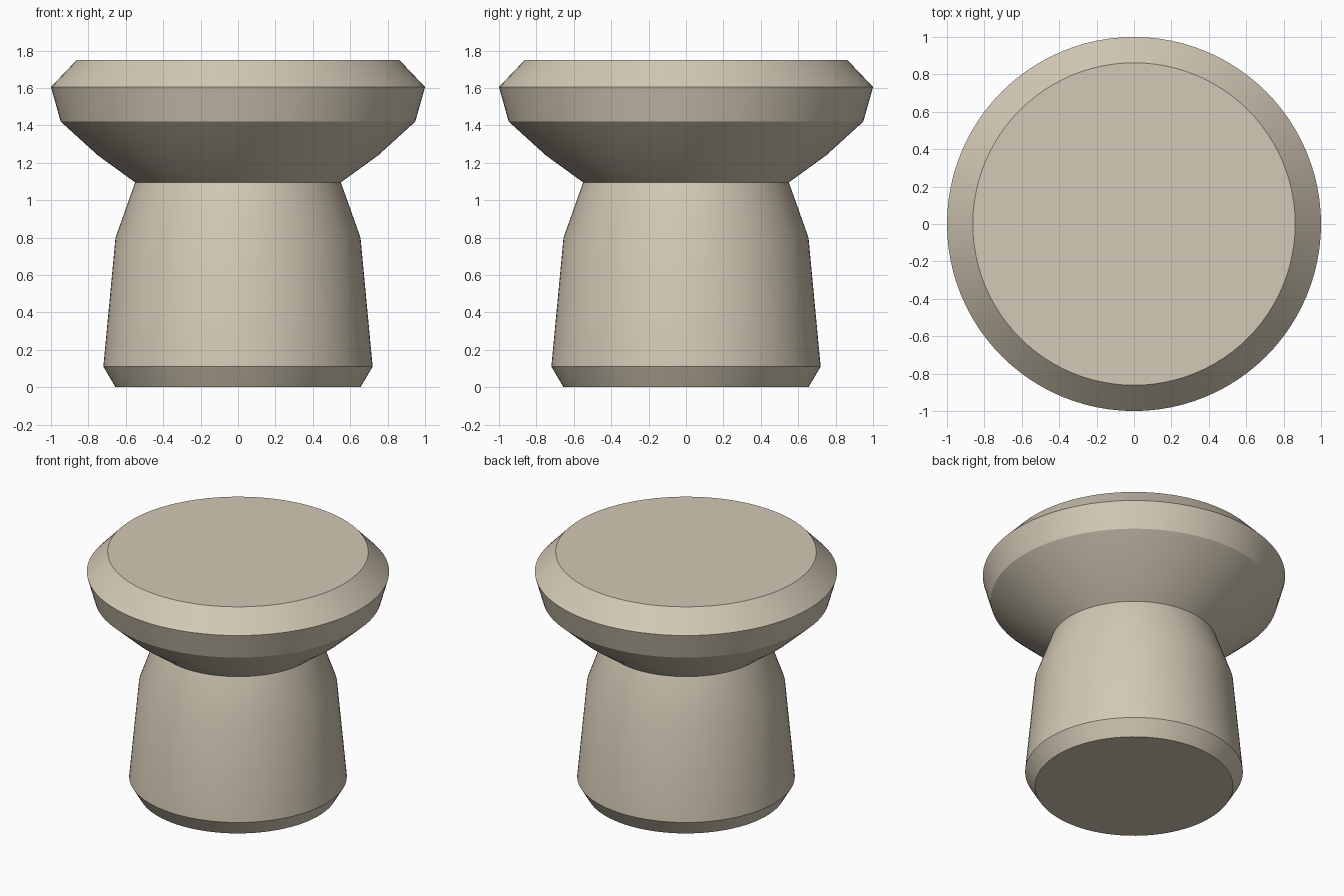
import bpy
import bmesh
import math

SEGMENTS = 96

cube = bpy.data.objects.get("Cube")
if cube:
    bpy.data.objects.remove(cube, do_unlink=True)

# Single warm beige finish
beige = bpy.data.materials.new("warm_beige")
beige.use_nodes = True
colour = (0.65, 0.58, 0.46, 1)
beige.diffuse_color = colour
beige.node_tree.nodes["Principled BSDF"].inputs["Base Color"].default_value = colour


def lathe(name, profile, cap_bottom=False, cap_top=False):
    """Turn a (radius, height) profile, listed upwards, around the z axis."""
    bm = bmesh.new()
    rings = []
    for radius, z in profile:
        angles = [math.tau * i / SEGMENTS for i in range(SEGMENTS)]
        rings.append([bm.verts.new((radius * math.cos(a), radius * math.sin(a), z))
                      for a in angles])
    for low, high in zip(rings, rings[1:]):
        for i in range(SEGMENTS):
            j = (i + 1) % SEGMENTS
            bm.faces.new((low[i], low[j], high[j], high[i]))
    if cap_bottom:
        bm.faces.new(rings[0][::-1])
    if cap_top:
        bm.faces.new(rings[-1])
    mesh = bpy.data.meshes.new(name)
    bm.to_mesh(mesh)
    bm.free()
    mesh.materials.append(beige)
    obj = bpy.data.objects.new(name, mesh)
    bpy.context.collection.objects.link(obj)
    bpy.ops.object.select_all(action="DESELECT")
    obj.select_set(True)
    bpy.context.view_layer.objects.active = obj
    bpy.ops.object.shade_smooth_by_angle(angle=math.radians(30))
    return obj


# Tapered pedestal with a chamfered foot, open where it meets the seat
lathe("pedestal", [(0.655, 0), (0.72, 0.11), (0.655, 0.8), (0.55, 1.095)],
      cap_bottom=True)

# Flared seat with a bevelled rim and flat top
lathe("seat", [(0.55, 1.095), (0.75, 1.24), (0.948, 1.42), (1, 1.605), (0.862, 1.75)],
      cap_top=True)
